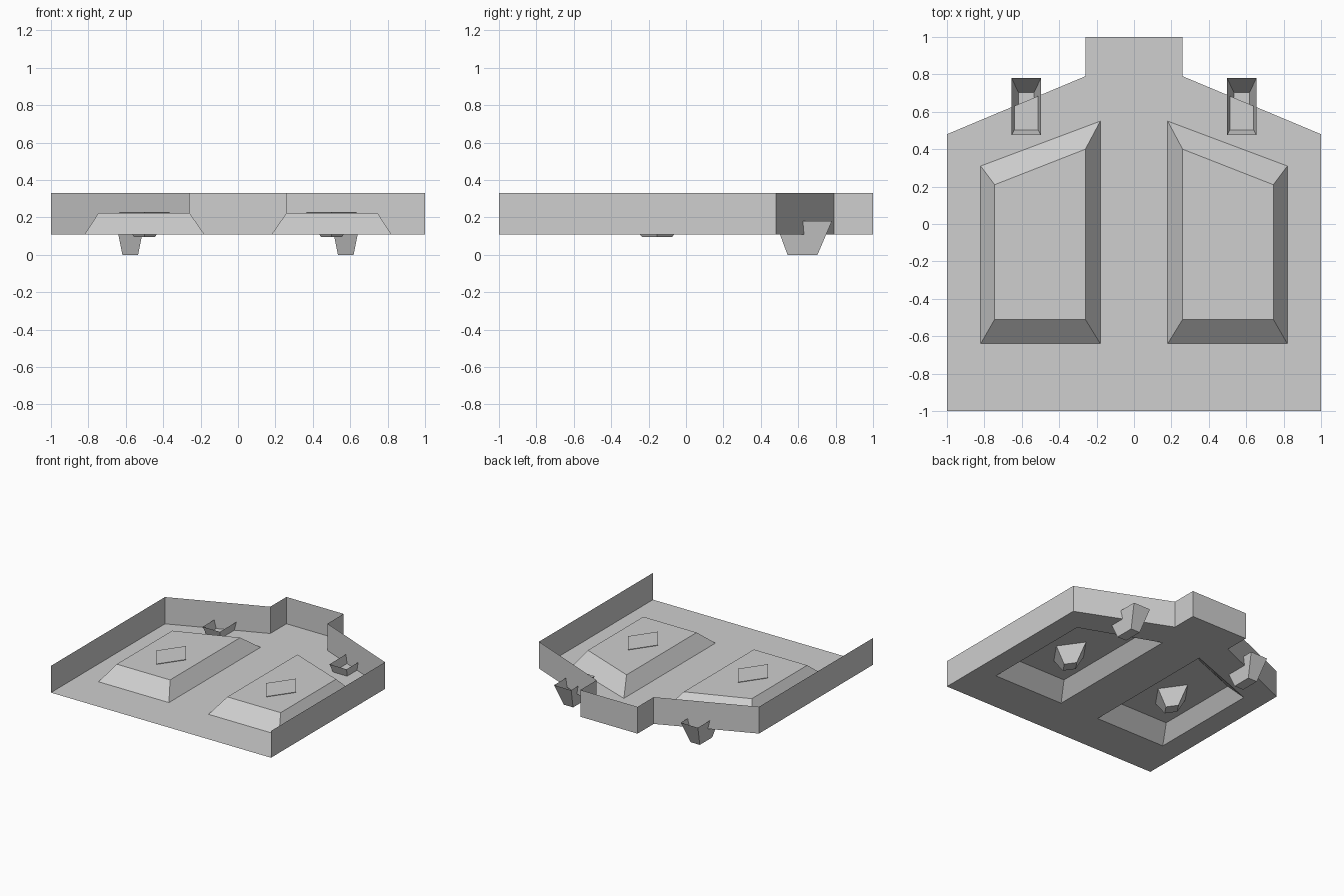
import bpy, bmesh

cube = bpy.data.objects.get("Cube")
if cube:
    bpy.data.objects.remove(cube, do_unlink=True)

FLOOR, RIM, DECK = 0.11, 0.33, 0.225

grey = bpy.data.materials.new("light_grey")
grey.use_nodes = True
colour = (0.62, 0.62, 0.62, 1)
grey.diffuse_color = colour
grey.node_tree.nodes["Principled BSDF"].inputs["Base Color"].default_value = colour


def finish(bm, name):
    mesh = bpy.data.meshes.new(name)
    bm.to_mesh(mesh)
    bm.free()
    mesh.materials.append(grey)
    obj = bpy.data.objects.new(name, mesh)
    bpy.context.collection.objects.link(obj)
    return obj


def ring(bm, points, z):
    return [bm.verts.new((x, y, z)) for x, y in points]


def bridge(bm, low, high, closed=True):
    n = len(low)
    for i in range(n if closed else n - 1):
        j = (i + 1) % n
        bm.faces.new((low[i], low[j], high[j], high[i]))


def flip(points):
    """Mirror an outline across x, keeping its winding."""
    return [(-x, y) for x, y in reversed(points)]


def box_outline(cx, cy, hx, hy):
    return [(cx - hx, cy - hy), (cx + hx, cy - hy), (cx + hx, cy + hy), (cx - hx, cy + hy)]


def diamond_outline(cx, cy, hx, hy):
    return [(cx, cy - hy), (cx + hx, cy), (cx, cy + hy), (cx - hx, cy)]


# Sheet tray: floor with two openings, upright walls, open front
half = [(1, -1), (1, 0.48), (0.26, 0.79), (0.26, 1)]
outline = half + flip(half)
base = [(0.18, -0.64), (0.82, -0.64), (0.82, 0.31), (0.18, 0.55)]
deck = [(0.26, -0.51), (0.745, -0.51), (0.745, 0.21), (0.26, 0.40)]

bm = bmesh.new()
edge_ring = ring(bm, outline, FLOOR)
holes = [ring(bm, base, FLOOR), ring(bm, flip(base), FLOOR)]
edges = [bm.edges.new((r[i - 1], r[i])) for r in [edge_ring] + holes for i in range(len(r))]
bmesh.ops.triangle_fill(bm, edges=edges, use_beauty=True, normal=(0, 0, 1))
bmesh.ops.dissolve_limit(bm, angle_limit=0.01, verts=bm.verts[:], edges=bm.edges[:])
bridge(bm, edge_ring, ring(bm, outline, RIM), closed=False)
finish(bm, "tray")

# Raised hollow platforms, pegs and open clips on each side
for side, mirror in (("left", lambda p: p), ("right", flip)):
    bm = bmesh.new()
    low, high = ring(bm, mirror(base), FLOOR), ring(bm, mirror(deck), DECK)
    bridge(bm, low, high)
    bm.faces.new(high)
    finish(bm, side + "_platform")

    # Tapered diamond peg passing down through the platform
    bm = bmesh.new()
    low = ring(bm, mirror(diamond_outline(0.5, -0.155, 0.056, 0.08)), 0.095)
    high = ring(bm, mirror(diamond_outline(0.5, -0.155, 0.136, 0.193)), 0.23)
    bridge(bm, low, high)
    bm.faces.new(high)
    bm.faces.new(low[::-1])
    finish(bm, side + "_peg")

    # Open-topped tapered clip crossing the angled wall
    bm = bmesh.new()
    low = ring(bm, mirror(box_outline(0.576, 0.623, 0.042, 0.08)), 0)
    high = ring(bm, mirror(box_outline(0.576, 0.628, 0.078, 0.152)), 0.18)
    bridge(bm, low, high)
    bm.faces.new(low[::-1])
    finish(bm, side + "_clip")
